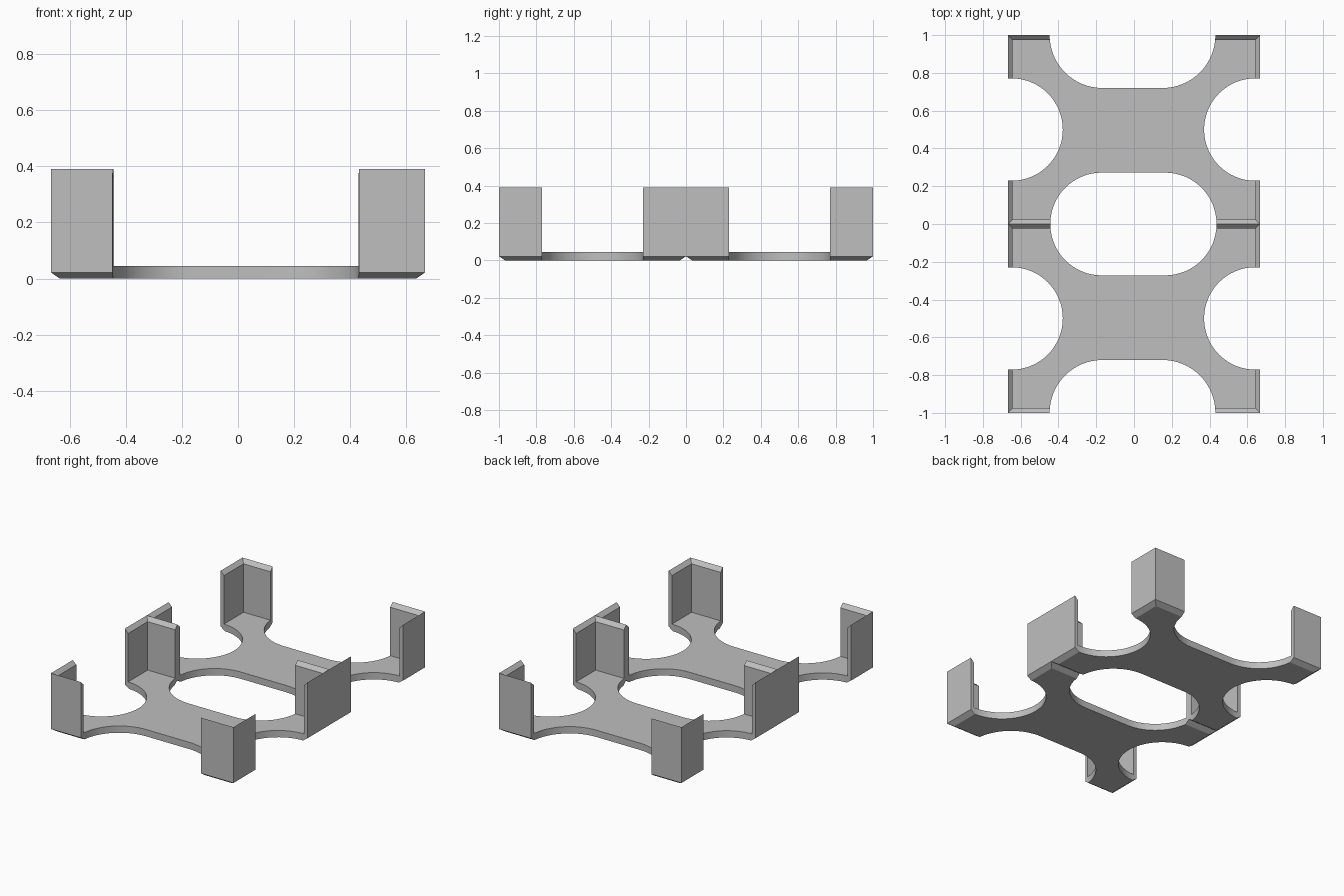
import bpy
import bmesh
import math

cube = bpy.data.objects.get("Cube")
if cube:
    bpy.data.objects.remove(cube, do_unlink=True)

HALF_X, HALF_Y, HEIGHT = 0.667, 0.5, 0.39
FLOOR, WALL, CHAMFER = 0.045, 0.025, 0.032

grey = bpy.data.materials.new("plain_grey")
grey.use_nodes = True
colour = (0.52, 0.52, 0.52, 1)
grey.diffuse_color = colour
grey.node_tree.nodes["Principled BSDF"].inputs["Base Color"].default_value = colour


def loft(name, rings):
    """Skin a stack of closed rings and cap both ends."""
    bm = bmesh.new()
    loops = [[bm.verts.new(p) for p in ring] for ring in rings]
    for low, high in zip(loops, loops[1:]):
        for i in range(len(low)):
            j = (i + 1) % len(low)
            bm.faces.new((low[i], low[j], high[j], high[i]))
    bm.faces.new(loops[0][::-1])
    bm.faces.new(loops[-1])
    bmesh.ops.recalc_face_normals(bm, faces=bm.faces)
    mesh = bpy.data.meshes.new(name)
    bm.to_mesh(mesh)
    bm.free()
    obj = bpy.data.objects.new(name, mesh)
    bpy.context.collection.objects.link(obj)
    return obj


def rectangle(inset, z, cy):
    x, y = HALF_X - inset, HALF_Y - inset
    return [(sx * x, cy + sy * y, z) for sx, sy in ((-1, -1), (1, -1), (1, 1), (-1, 1))]


def slot_cutter(cx, cy, half_length, radius, steps=32):
    """Tall stadium-shaped cutter, long along x."""
    outline = []
    for side, start in ((1, -math.pi / 2), (-1, math.pi / 2)):
        for i in range(steps + 1):
            a = start + math.pi * i / steps
            outline.append((cx + side * (half_length - radius) + radius * math.cos(a),
                            cy + radius * math.sin(a)))
    obj = loft("slot_cutter", [[(x, y, z) for x, y in outline] for z in (-0.1, 0.6)])
    obj.hide_render = True
    return obj


def make_tray(name, cy):
    # Stackable shell: chamfered foot, sloping rim, hollow inside
    profile = ((CHAMFER, 0), (0, 0.022), (0, HEIGHT), (WALL, HEIGHT - WALL), (WALL, FLOOR))
    tray = loft(name, [rectangle(inset, z, cy) for inset, z in profile])
    tray.data.materials.append(grey)

    # Rounded openings in the end walls and side walls
    sign = 1 if cy > 0 else -1
    cutters = [slot_cutter(-0.003, 0, 0.44, 0.272),
               slot_cutter(-0.008, sign, 0.439, 0.28)]
    for side in (-1, 1):
        cutters.append(slot_cutter(side * 1.0 - 0.003, cy, 0.626, 0.271))
    for cutter in cutters:
        mod = tray.modifiers.new("opening", "BOOLEAN")
        mod.operation = "DIFFERENCE"
        mod.solver = "EXACT"
        mod.object = cutter

    # Bake the openings and drop the cutters
    bpy.context.view_layer.update()
    graph = bpy.context.evaluated_depsgraph_get()
    baked = bpy.data.meshes.new_from_object(tray.evaluated_get(graph))
    tray.modifiers.clear()
    tray.data = baked
    baked.materials.clear()
    baked.materials.append(grey)
    for cutter in cutters:
        bpy.data.objects.remove(cutter, do_unlink=True)

    bpy.ops.object.select_all(action="DESELECT")
    tray.select_set(True)
    bpy.context.view_layer.objects.active = tray
    bpy.ops.object.shade_smooth_by_angle(angle=math.radians(25))


make_tray("front_tray", -HALF_Y)
make_tray("back_tray", HALF_Y)
